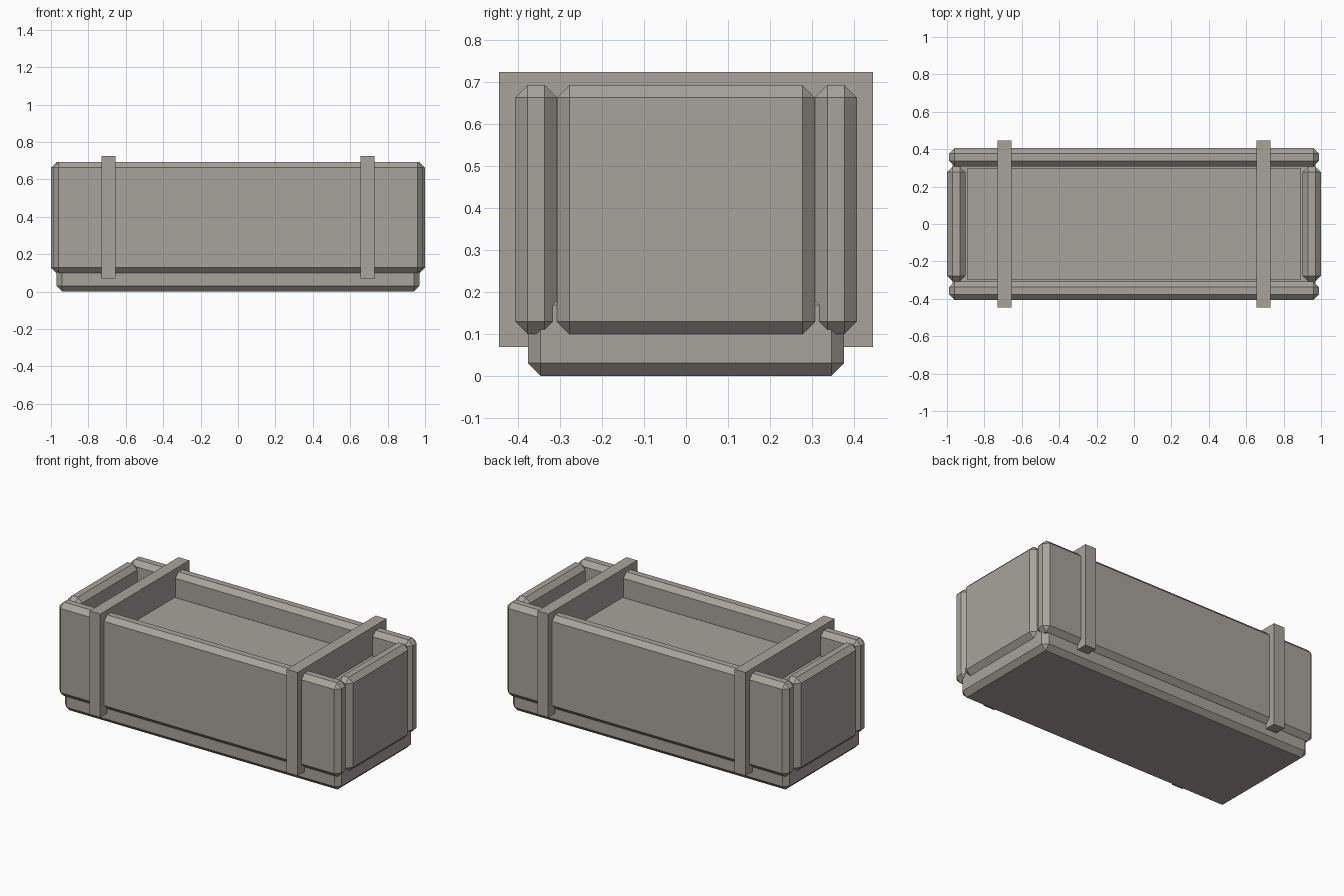
import bpy

if "Cube" in bpy.data.objects:
    bpy.data.objects.remove(bpy.data.objects["Cube"])

# One flat stone colour
stone = bpy.data.materials.new("warm_grey_stone")
stone.diffuse_color = (0.385, 0.368, 0.325, 1)
stone.use_nodes = True
stone.node_tree.nodes["Principled BSDF"].inputs["Base Color"].default_value = stone.diffuse_color


def block(name, x, y, z, chamfer=0.0):
    """Box spanning the given (low, high) ranges, with optional chamfered edges."""
    bpy.ops.mesh.primitive_cube_add(
        size=1, location=[(a + b) / 2 for a, b in (x, y, z)])
    ob = bpy.context.object
    ob.name = name
    ob.scale = [b - a for a, b in (x, y, z)]
    bpy.ops.object.transform_apply(location=False, rotation=False, scale=True)
    ob.data.materials.append(stone)
    if chamfer:
        mod = ob.modifiers.new("chamfer", 'BEVEL')
        mod.width = chamfer
        mod.segments = 1
    return ob


def span(centre, half):
    return (centre - half, centre + half)


WALL_Z = (0.099, 0.693)
CHAMFER = 0.03

# Plinth and inner bed
block("base", span(0, 0.97), span(0, 0.376), (0, 0.198), CHAMFER)
block("inner_bed", span(0, 0.89), span(0, 0.30), (0.15, 0.545))

# Walls and cross straps, mirrored left/right and front/back
for s, side, end in ((-1, "front", "left"), (1, "back", "right")):
    block(side + "_wall", span(0, 0.989), span(s * 0.357, 0.05), WALL_Z, CHAMFER)
    block(end + "_wall", span(s * 0.95, 0.05), span(0, 0.307), WALL_Z, CHAMFER)
    block(end + "_strap", span(s * 0.692, 0.038), span(0, 0.446), (0.069, 0.724))
